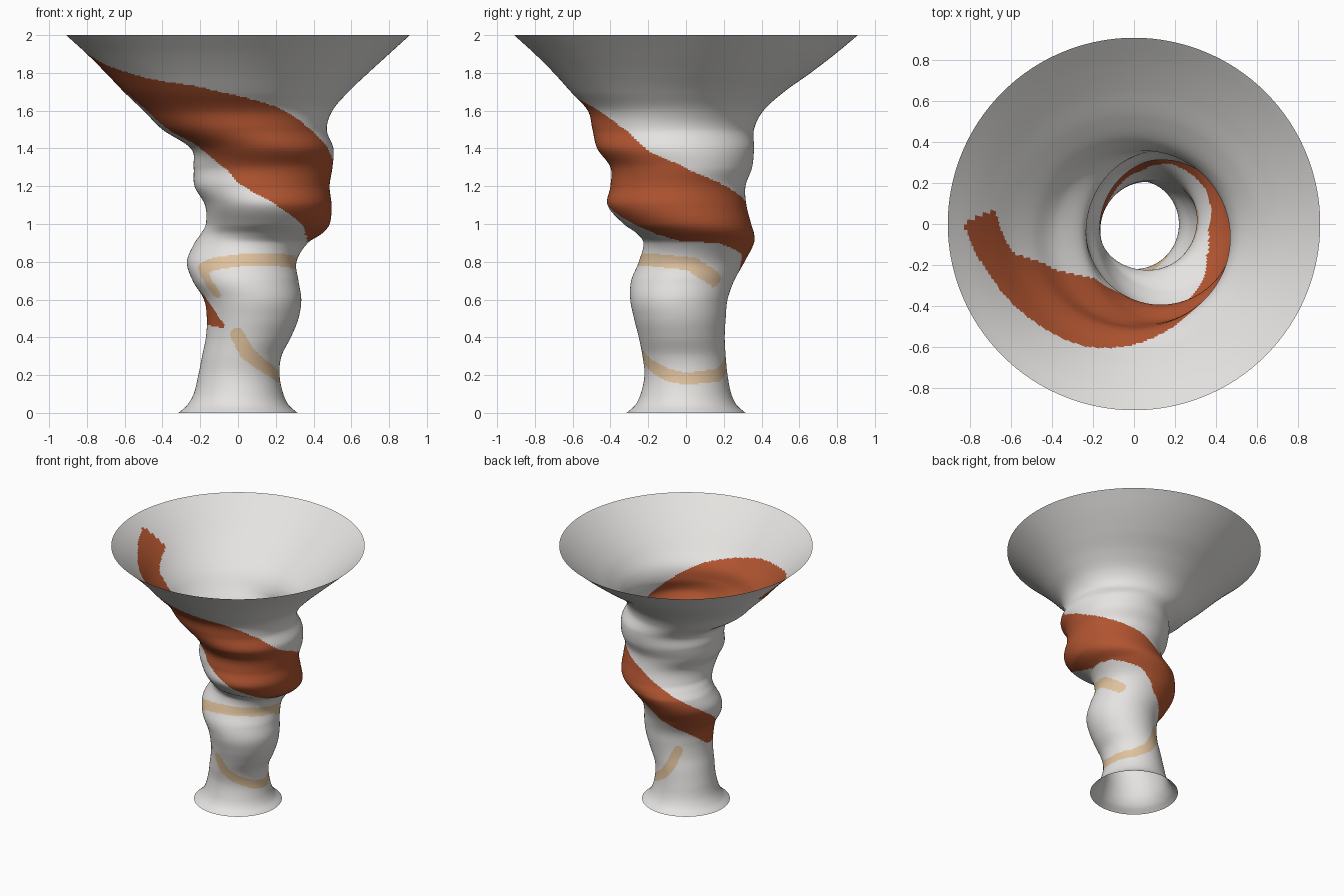
import bpy, bmesh, math

if "Cube" in bpy.data.objects:
    bpy.data.objects.remove(bpy.data.objects["Cube"])

# Silhouette by height: z, left x, right x, front y, back y
PROFILE = [
    (0.00, -.315, .315, -.315, .315), (0.04, -.27, .27, -.27, .27),
    (0.10, -.235, .24, -.24, .24), (0.20, -.21, .22, -.22, .22),
    (0.30, -.19, .23, -.23, .21), (0.40, -.17, .28, -.25, .205),
    (0.50, -.165, .32, -.275, .21), (0.60, -.18, .335, -.295, .22),
    (0.70, -.24, .32, -.29, .255), (0.80, -.27, .31, -.25, .31),
    (0.90, -.23, .37, -.225, .36), (0.95, -.195, .445, -.26, .36),
    (1.00, -.17, .485, -.33, .345), (1.10, -.175, .495, -.415, .32),
    (1.20, -.23, .485, -.40, .315), (1.30, -.235, .50, -.40, .35),
    (1.40, -.25, .505, -.47, .36), (1.50, -.40, .47, -.495, .36),
    (1.60, -.50, .50, -.52, .41), (1.70, -.605, .585, -.61, .52),
    (1.80, -.70, .69, -.70, .66), (1.90, -.80, .80, -.80, .79),
    (2.00, -.91, .91, -.91, .91)]

# Helical stripe edges: (degrees turned from the left side via the back, z)
STRIPE_TOP = [(-52, .47), (-20, .60), (0, .70), (45, .92), (90, 1.10), (135, 1.20),
              (172, 1.28), (200, 1.38), (216, 1.50), (246, 1.62), (270, 1.68),
              (290, 1.73), (315, 1.77), (340, 1.84), (360, 1.93), (367, 1.80)]
STRIPE_LOW = [(-52, .45), (0, .47), (45, .60), (90, .71), (120, .84), (160, .90),
              (200, .91), (225, .95), (245, 1.03), (270, 1.13), (291, 1.22),
              (300, 1.28), (330, 1.40), (342, 1.55), (350, 1.69), (367, 1.78)]

# Centre lines of the two tan brush strokes, same coordinates
STROKES = [
    [(140, .70), (180, .79), (230, .81), (270, .81), (300, .79), (318, .76), (314, .64)],
    [(58, .46), (75, .36), (100, .26), (130, .20), (180, .18), (205, .20), (240, .26),
     (265, .32), (288, .42)]]

SIDES, ROWS = 192, 280


def section(z):
    """Smooth (Hermite) interpolation of the silhouette table."""
    i = 0
    while i < len(PROFILE) - 2 and z > PROFILE[i + 1][0]:
        i += 1
    a, b = PROFILE[i], PROFILE[i + 1]
    p, n = PROFILE[max(i - 1, 0)], PROFILE[min(i + 2, len(PROFILE) - 1)]
    h = b[0] - a[0]
    t = (z - a[0]) / h
    out = []
    for k in range(1, 5):
        ma = (b[k] - p[k]) / (b[0] - p[0]) * h
        mb = (n[k] - a[k]) / (n[0] - a[0]) * h
        out.append((2*t**3 - 3*t**2 + 1) * a[k] + (t**3 - 2*t**2 + t) * ma
                   + (3*t**2 - 2*t**3) * b[k] + (t**3 - t**2) * mb)
    return out


def edge(table, u):
    for (u0, z0), (u1, z1) in zip(table, table[1:]):
        if u0 <= u <= u1:
            return z0 + (z1 - z0) * (u - u0) / (u1 - u0)
    return None


def stroke_distance(path, u, z, r):
    """Distance on the unrolled surface to a stroke's centre line."""
    k = math.radians(1) * r
    best = 9
    for (u0, z0), (u1, z1) in zip(path, path[1:]):
        dx, dz = (u1 - u0) * k, z1 - z0
        px, pz = (u - u0) * k, z - z0
        t = max(0, min(1, (px * dx + pz * dz) / (dx * dx + dz * dz)))
        best = min(best, math.hypot(px - t * dx, pz - t * dz))
    return best


def colour_index(u, z, r):
    for v in (u, u - 360, u + 360):
        lo, hi = edge(STRIPE_LOW, v), edge(STRIPE_TOP, v)
        if lo is not None and hi is not None and lo <= z <= hi:
            return 1
    if z < 0.9 and any(stroke_distance(s, u, z, r) < 0.033 for s in STROKES):
        return 2
    return 0


def material(name, rgb):
    m = bpy.data.materials.new(name)
    m.diffuse_color = (*rgb, 1)
    m.use_nodes = True
    m.node_tree.nodes["Principled BSDF"].inputs["Base Color"].default_value = m.diffuse_color
    return m


# Twisting open vase wall, lofted from drifting elliptical rings
bm = bmesh.new()
rings, radii = [], []
for j in range(ROWS + 1):
    z = 2 * j / ROWS
    left, right, front, back = section(z)
    cx, cy = (left + right) / 2, (front + back) / 2
    rx, ry = (right - left) / 2, (back - front) / 2
    radii.append((rx + ry) / 2)
    ring = []
    for i in range(SIDES):
        a = math.pi - 2 * math.pi * i / SIDES
        ring.append(bm.verts.new((cx + rx * math.cos(a), cy + ry * math.sin(a), z)))
    rings.append(ring)

for j in range(ROWS):
    for i in range(SIDES):
        k = (i + 1) % SIDES
        f = bm.faces.new((rings[j][k], rings[j][i], rings[j + 1][i], rings[j + 1][k]))
        f.smooth = True
        f.material_index = colour_index(360 * (i + .5) / SIDES, 2 * (j + .5) / ROWS, radii[j])

mesh = bpy.data.meshes.new("vase_wall")
bm.to_mesh(mesh)
bm.free()
mesh.materials.append(material("pale grey", (0.78, 0.77, 0.75)))
mesh.materials.append(material("rust orange", (0.44, 0.09, 0.03)))
mesh.materials.append(material("light tan", (0.74, 0.54, 0.34)))
bpy.context.collection.objects.link(bpy.data.objects.new("vase_wall", mesh))
